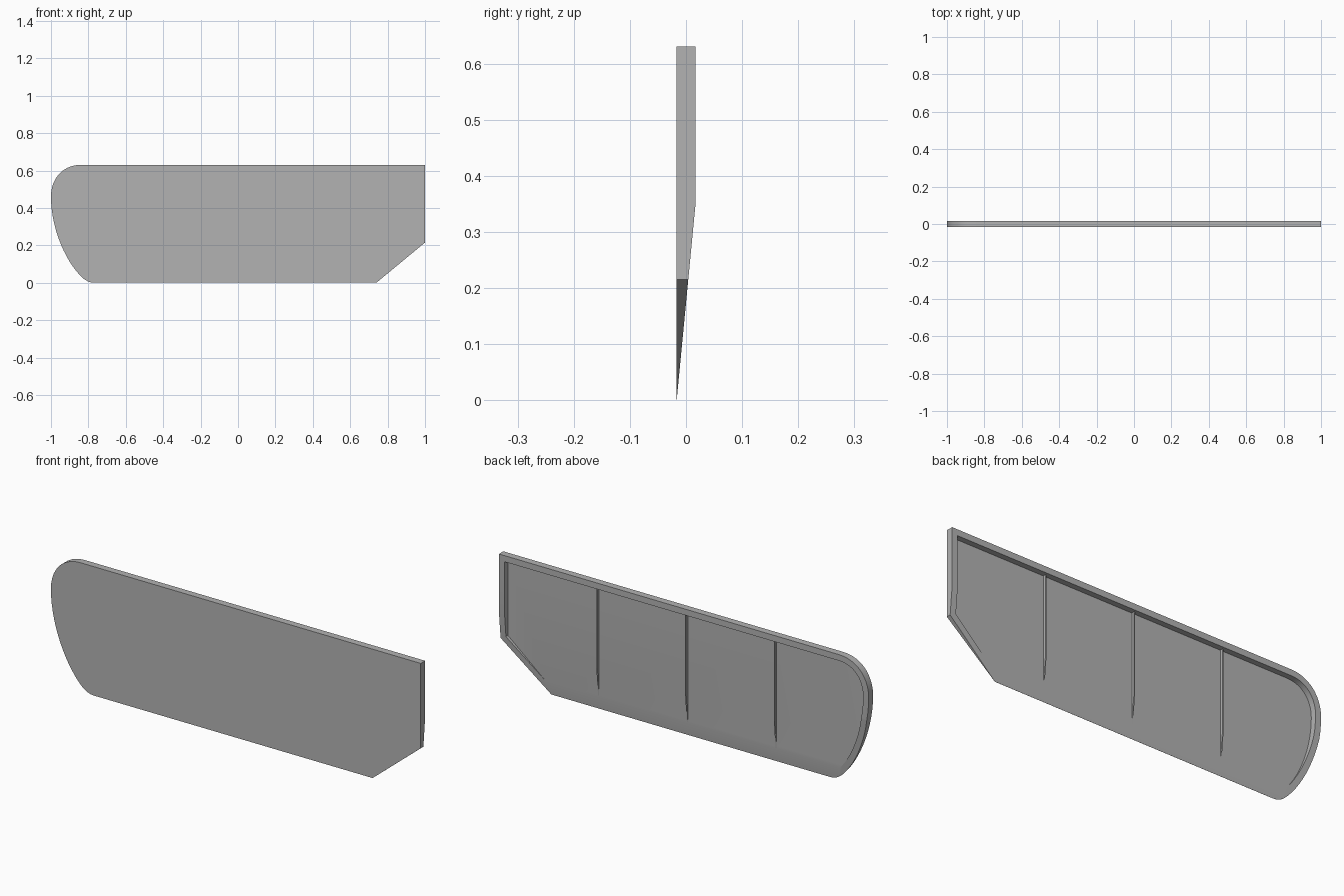
import bpy, bmesh, math
from mathutils import Vector
from mathutils.geometry import interpolate_bezier

cube = bpy.data.objects.get("Cube")
if cube:
    bpy.data.objects.remove(cube)

FRONT, BACK, FLOOR = -0.017, 0.017, -0.0105
HEIGHT, RIM, TAPER_TOP = 0.63, 0.03, 0.35

grey = bpy.data.materials.new("plain grey")
grey.use_nodes = True
grey.diffuse_color = (0.45, 0.45, 0.45, 1)
grey.node_tree.nodes["Principled BSDF"].inputs["Base Color"].default_value = (0.45, 0.45, 0.45, 1)


def curve(a, b, c, d, n):
    """Bezier points in the x-z plane."""
    pts = interpolate_bezier(*(Vector((p[0], p[1], 0)) for p in (a, b, c, d)), n)
    return [Vector((p.x, p.y)) for p in pts]


def inset(pts, dist):
    """Move a counter-clockwise outline inwards with mitred corners."""
    out = []
    for i, p in enumerate(pts):
        e1 = (p - pts[i - 1]).normalized()
        e2 = (pts[(i + 1) % len(pts)] - p).normalized()
        n1, n2 = Vector((-e1.y, e1.x)), Vector((-e2.y, e2.x))
        out.append(p + (n1 + n2) * dist / (1 + n1.dot(n2)))
    return out


def prism(name, points, offset, taper=False):
    """Extrude a flat loop of 3D points, optionally trimmed by the taper plane."""
    bm = bmesh.new()
    face = bm.faces.new([bm.verts.new(p) for p in points])
    ext = bmesh.ops.extrude_face_region(bm, geom=[face])
    moved = [v for v in ext["geom"] if isinstance(v, bmesh.types.BMVert)]
    bmesh.ops.translate(bm, verts=moved, vec=offset)
    if taper:
        low = Vector((0, FRONT + 0.0004, 0))
        slope = Vector((0, BACK, TAPER_TOP)) - low
        normal = Vector((0, slope.z, -slope.y)).normalized()
        bmesh.ops.bisect_plane(bm, geom=bm.verts[:] + bm.edges[:] + bm.faces[:], dist=1e-6,
                               plane_co=low, plane_no=normal, clear_outer=True)
        bmesh.ops.holes_fill(bm, edges=[e for e in bm.edges if e.is_boundary], sides=0)
    bmesh.ops.recalc_face_normals(bm, faces=bm.faces[:])
    mesh = bpy.data.meshes.new(name)
    bm.to_mesh(mesh)
    bm.free()
    mesh.materials.append(grey)
    obj = bpy.data.objects.new(name, mesh)
    bpy.context.collection.objects.link(obj)
    return obj


def activate(obj):
    bpy.ops.object.select_all(action="DESELECT")
    obj.select_set(True)
    bpy.context.view_layer.objects.active = obj


# Panel outline: straight top, clipped corner, swept rounded end
outline = [Vector(p) for p in ((0.74, 0), (1, 0.215), (1, HEIGHT))]
outline += curve((-0.84, HEIGHT), (-0.935, HEIGHT), (-1, 0.56), (-1, 0.46), 12)
outline += curve((-1, 0.46), (-1, 0.3), (-0.93, 0.13), (-0.845, 0.04), 14)[1:]
outline += curve((-0.845, 0.04), (-0.825, 0.018), (-0.8, 0), (-0.77, 0), 6)[1:]

panel = prism("panel_shell", [(p.x, FRONT, p.y) for p in outline], (0, BACK - FRONT, 0), taper=True)

# Hollow the back, leaving a rim
cutter = prism("recess_cutter", [(p.x, FLOOR, p.y) for p in inset(outline, RIM)], (0, 0.1, 0))
cutter.hide_render = True
activate(panel)
cut = panel.modifiers.new("recess", "BOOLEAN")
cut.operation, cut.solver, cut.object = "DIFFERENCE", "EXACT", cutter
bpy.ops.object.modifier_apply(modifier=cut.name)
bpy.data.objects.remove(cutter)
bpy.ops.object.shade_smooth_by_angle(angle=math.radians(25))

# Three thin stiffening ribs inside the recess
WIDTH, RIB_BACK = 0.006, 0.003
for label, x in (("left", 0.48), ("middle", 0), ("right", -0.48)):
    side = [(FLOOR - 0.002, HEIGHT - RIM), (RIB_BACK, HEIGHT - RIM),
            (RIB_BACK, 0.205), (FLOOR, 0.067), (FLOOR - 0.002, 0.067)]
    prism(label + "_rib", [(x - WIDTH / 2, y, z) for y, z in side], (WIDTH, 0, 0))
